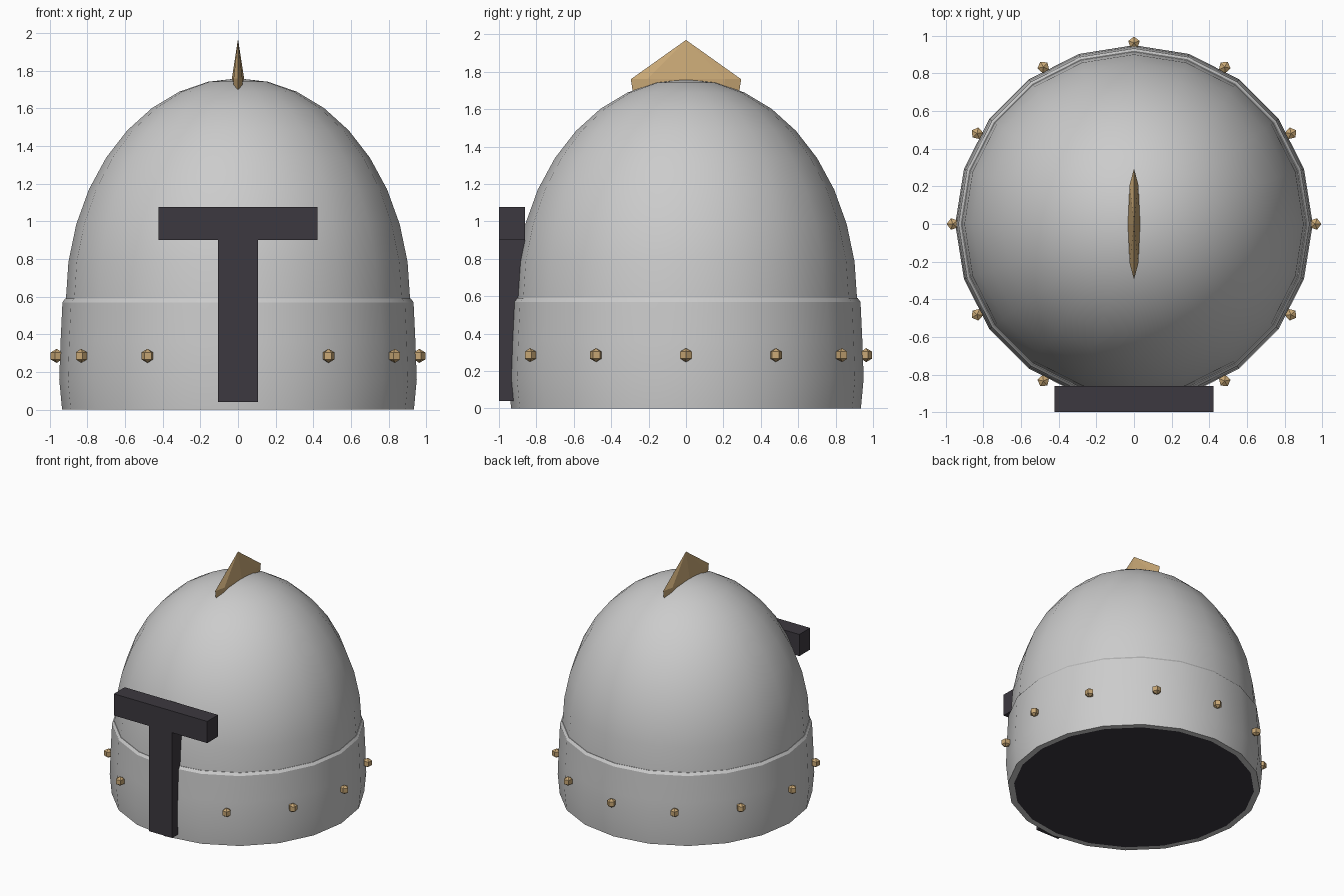
import bpy, bmesh
from math import sin, cos, pi, radians

if "Cube" in bpy.data.objects:
    bpy.data.objects.remove(bpy.data.objects["Cube"])

SIDES = 20


def material(name, rgb):
    m = bpy.data.materials.new(name)
    m.diffuse_color = (*rgb, 1)
    m.use_nodes = True
    m.node_tree.nodes["Principled BSDF"].inputs["Base Color"].default_value = m.diffuse_color
    return m


brass = material("brass", (0.58, 0.39, 0.18))
dark = material("dark", (0.045, 0.04, 0.05))


def make(name, bm, mat=None, smooth=False):
    bmesh.ops.remove_doubles(bm, verts=bm.verts, dist=1e-5)
    bmesh.ops.recalc_face_normals(bm, faces=bm.faces)
    me = bpy.data.meshes.new(name)
    bm.to_mesh(me)
    bm.free()
    ob = bpy.data.objects.new(name, me)
    bpy.context.collection.objects.link(ob)
    if mat:
        me.materials.append(mat)
    if smooth:
        bpy.ops.object.select_all(action='DESELECT')
        ob.select_set(True)
        bpy.context.view_layer.objects.active = ob
        bpy.ops.object.shade_smooth_by_angle(angle=radians(30))
    return ob


def lathe(profile, sides=SIDES, sx=1.0, sy=1.0):
    """Revolve (radius, z) points around z."""
    bm = bmesh.new()
    rings = [[bm.verts.new((0, 0, z))] * sides if r == 0 else
             [bm.verts.new((sx * r * cos(2 * pi * i / sides),
                            sy * r * sin(2 * pi * i / sides), z))
              for i in range(sides)] for r, z in profile]
    for a, b in zip(rings, rings[1:]):
        for i in range(sides):
            j = (i + 1) % sides
            bm.faces.new(list(dict.fromkeys((a[i], a[j], b[j], b[i]))))
    return bm


# Dome: upper half of a tall ellipsoid
dome = [(0.915 * cos(radians(a)), 0.58 + 1.18 * sin(radians(a)))
        for a in range(0, 90, 10)] + [(0, 1.76)]
make("dome", lathe(dome), smooth=True)

# Brow band with a bevelled top lip and a thin bottom rim
band = [(0.89, 0), (0.935, 0), (0.95, 0.16), (0.943, 0.36),
        (0.933, 0.57), (0.918, 0.59), (0.90, 0.59)]
make("brow_band", lathe(band), smooth=True)

# Dark underside filling the opening
make("underside", lathe([(0.89, 0), (0, 0)]), dark)

# T-shaped visor, extruded from its outline
half = [(0.105, 0.04), (0.105, 0.90), (0.422, 0.90), (0.422, 1.077)]
outline = half + [(-x, z) for x, z in reversed(half)]
bm = bmesh.new()
face = bm.faces.new([bm.verts.new((x, -1.0, z)) for x, z in outline])
ext = bmesh.ops.extrude_face_region(bm, geom=[face])
bmesh.ops.translate(bm, vec=(0, 0.14, 0),
                    verts=[g for g in ext["geom"] if isinstance(g, bmesh.types.BMVert)])
make("visor", bm, dark)

# Crest: flattened pointed fin sunk into the dome
make("crest", lathe([(0, 1.97), (0.295, 1.76), (0.27, 1.60), (0, 1.60)], 8, sx=0.11), brass)

# Studs around the band, leaving out the one behind the visor
for k in range(12):
    if k == 9:
        continue
    a = k * pi / 6
    r = 0.0375
    bm = lathe([(0, r), (0.866 * r, r / 2), (0.866 * r, -r / 2), (0, -r)], 5)
    ob = make(f"stud_{k + 1}", bm, brass)
    ob.location = (0.963 * cos(a), 0.963 * sin(a), 0.285)
    ob.rotation_euler.z = a
